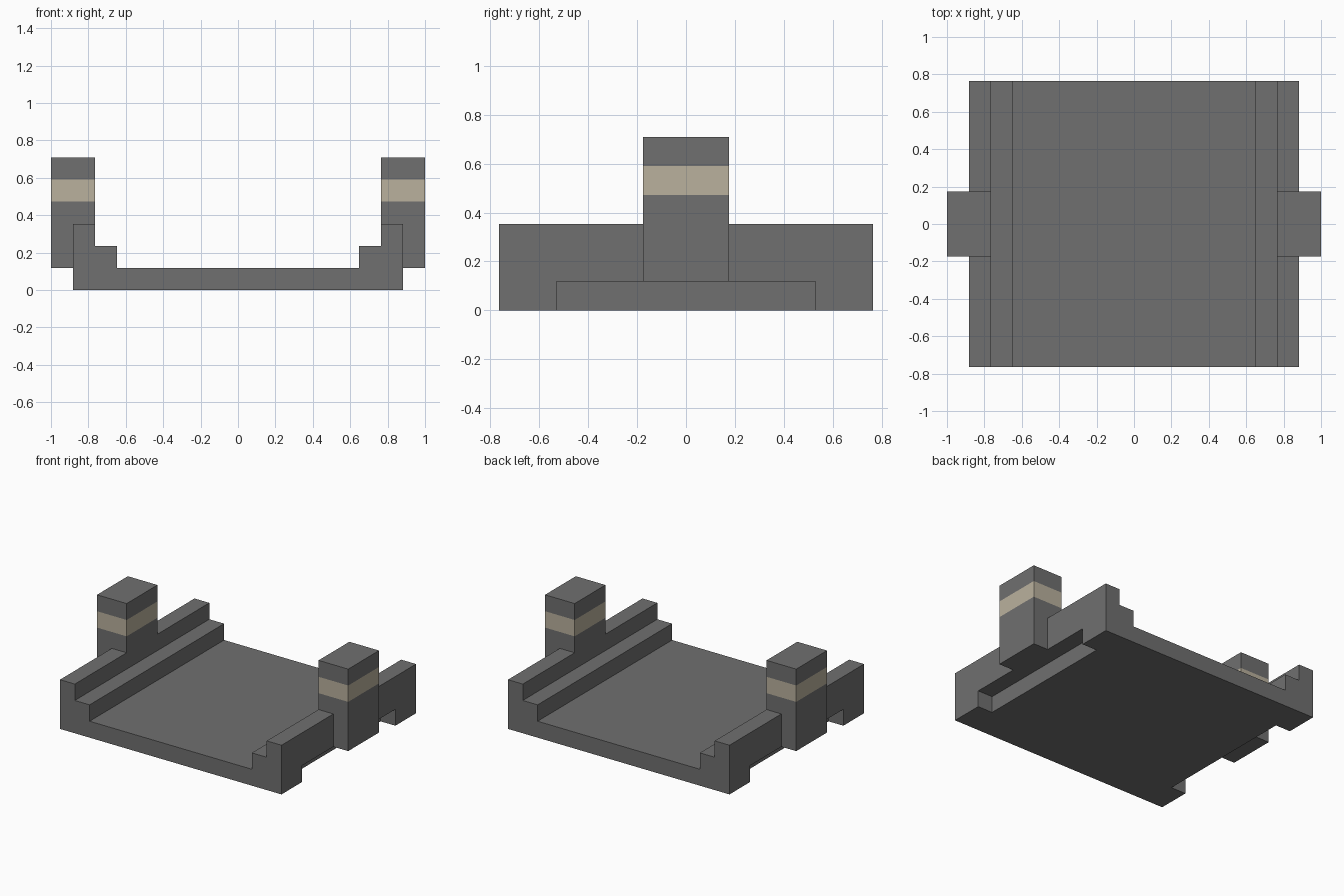
import bpy
import bmesh
from mathutils import Vector

if "Cube" in bpy.data.objects:
    bpy.data.objects.remove(bpy.data.objects["Cube"], do_unlink=True)

STEP = 0.118          # basic module of every step and band
HALF_X = 0.882        # outer face of the side walls
HALF_Y = 0.765        # front and back of the tray
INNER = HALF_X - STEP
POST_Y = 0.175
TOP = 6 * STEP


def make_material(name, color):
    mat = bpy.data.materials.new(name)
    mat.use_nodes = True
    mat.diffuse_color = color
    mat.node_tree.nodes["Principled BSDF"].inputs["Base Color"].default_value = color
    return mat


gray = make_material("dark gray", (0.16, 0.16, 0.16, 1))
tan = make_material("tan", (0.49, 0.44, 0.34, 1))


def make_object(name, bm, mats):
    bmesh.ops.recalc_face_normals(bm, faces=bm.faces)
    mesh = bpy.data.meshes.new(name)
    bm.to_mesh(mesh)
    bm.free()
    obj = bpy.data.objects.new(name, mesh)
    bpy.context.scene.collection.objects.link(obj)
    for mat in mats:
        mesh.materials.append(mat)
    return obj


def box(lo, hi):
    bm = bmesh.new()
    bmesh.ops.create_cube(bm, size=1)
    lo, hi = Vector(lo), Vector(hi)
    bmesh.ops.scale(bm, vec=hi - lo, verts=bm.verts)
    bmesh.ops.translate(bm, vec=(lo + hi) / 2, verts=bm.verts)
    return bm


# Tray with stepped side walls: mirrored profile extruded front to back
half = [(HALF_X, 0), (HALF_X, 3 * STEP), (INNER, 3 * STEP), (INNER, 2 * STEP),
        (INNER - STEP, 2 * STEP), (INNER - STEP, STEP)]
profile = half + [(-x, z) for x, z in reversed(half)]
bm = bmesh.new()
face = bm.faces.new([bm.verts.new((x, -HALF_Y, z)) for x, z in profile])
extruded = bmesh.ops.extrude_face_region(bm, geom=[face], use_keep_orig=True)
moved = [v for v in extruded["geom"] if isinstance(v, bmesh.types.BMVert)]
bmesh.ops.translate(bm, vec=(0, 2 * HALF_Y, 0), verts=moved)
tray = make_object("tray", bm, [gray])

for side, label in ((1, "left"), (-1, "right")):
    # Long notch under the side wall
    xs = sorted((side * INNER, side * 1.1))
    cutter = make_object(label + "_notch_cutter",
                         box((xs[0], -0.53, -0.1), (xs[1], 0.53, STEP)), [gray])
    cutter.hide_render = True
    cutter.hide_viewport = True
    cut = tray.modifiers.new(label + "_notch", "BOOLEAN")
    cut.operation = "DIFFERENCE"
    cut.solver = "EXACT"
    cut.object = cutter

    # Post with a painted band around it
    xs = sorted((side * INNER, side * 1.0))
    bm = box((xs[0], -POST_Y, STEP), (xs[1], POST_Y, TOP))
    band = (4 * STEP, 5 * STEP)
    for z in band:
        bmesh.ops.bisect_plane(bm, geom=bm.verts[:] + bm.edges[:] + bm.faces[:],
                               plane_co=(0, 0, z), plane_no=(0, 0, 1))
    for f in bm.faces:
        if band[0] < f.calc_center_median().z < band[1]:
            f.material_index = 1
    make_object(label + "_post", bm, [gray, tan])

# Bake the notches into the tray and drop the cutters
bpy.context.view_layer.update()
for cutter in [m.object for m in tray.modifiers]:
    cutter.hide_viewport = False
    cutter.hide_set(False)
depsgraph = bpy.context.evaluated_depsgraph_get()
baked = bpy.data.meshes.new_from_object(tray.evaluated_get(depsgraph))
cutters = [m.object for m in tray.modifiers]
tray.modifiers.clear()
tray.data = baked
for cutter in cutters:
    bpy.data.objects.remove(cutter, do_unlink=True)
